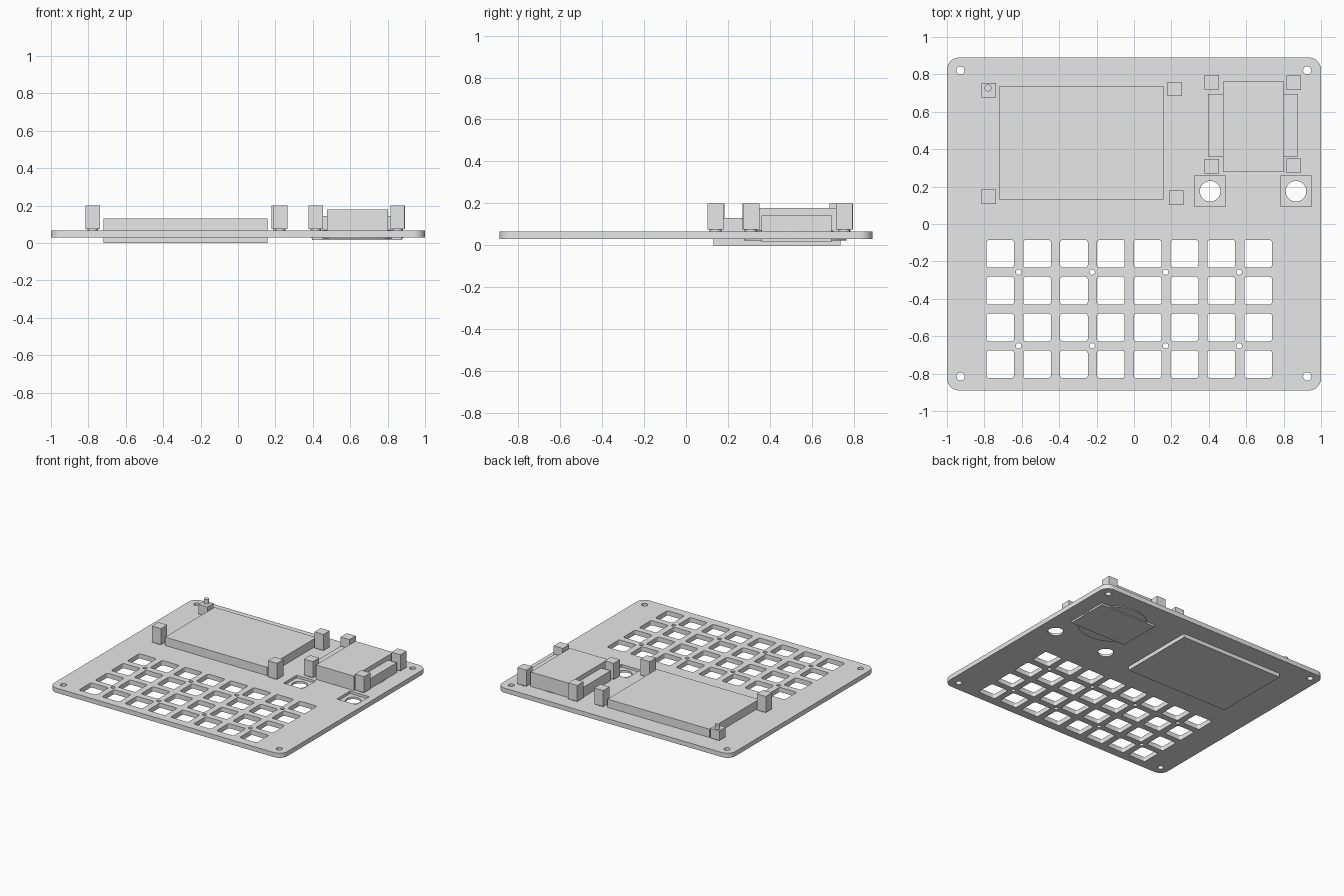
import bpy, bmesh, math

if "Cube" in bpy.data.objects:
    bpy.data.objects.remove(bpy.data.objects["Cube"])

grey = bpy.data.materials.new("light grey")
grey.diffuse_color = (0.8, 0.8, 0.8, 1)
grey.use_nodes = True
grey.node_tree.nodes["Principled BSDF"].inputs["Base Color"].default_value = grey.diffuse_color

PLATE_Z0, PLATE_Z1 = 0.03, 0.066


def prism(bm, outline, z0, z1):
    """Extrude a closed outline between two heights."""
    low = [bm.verts.new((x, y, z0)) for x, y in outline]
    top = [bm.verts.new((x, y, z1)) for x, y in outline]
    bm.faces.new(low[::-1])
    bm.faces.new(top)
    n = len(outline)
    for i in range(n):
        j = (i + 1) % n
        bm.faces.new((low[i], low[j], top[j], top[i]))


def rounded(cx, cy, w, d, r=0, steps=4):
    """Rectangle outline with optional round corners."""
    pts = []
    for k, (sx, sy) in enumerate(((1, 1), (-1, 1), (-1, -1), (1, -1))):
        ox, oy = cx + sx * (w / 2 - r), cy + sy * (d / 2 - r)
        if r == 0:
            pts.append((ox, oy))
            continue
        for i in range(steps + 1):
            a = math.pi / 2 * (k + i / steps)
            pts.append((ox + r * math.cos(a), oy + r * math.sin(a)))
    return pts


def circle(cx, cy, r, n=24):
    return [(cx + r * math.cos(2 * math.pi * i / n),
             cy + r * math.sin(2 * math.pi * i / n)) for i in range(n)]


def span(x0, x1, y0, y1):
    return rounded((x0 + x1) / 2, (y0 + y1) / 2, x1 - x0, y1 - y0)


def build(name, parts):
    """Make one object from (outline, z0, z1) prisms."""
    bm = bmesh.new()
    for part in parts:
        prism(bm, *part)
    mesh = bpy.data.meshes.new(name)
    bm.to_mesh(mesh)
    bm.free()
    mesh.materials.append(grey)
    obj = bpy.data.objects.new(name, mesh)
    bpy.context.collection.objects.link(obj)
    return obj


def cut(target, parts):
    cutter = build("cutter", parts)
    mod = target.modifiers.new("cut", "BOOLEAN")
    mod.operation, mod.solver, mod.object = "DIFFERENCE", "EXACT", cutter
    bpy.context.view_layer.objects.active = target
    bpy.ops.object.modifier_apply(modifier=mod.name)
    bpy.data.objects.remove(cutter)


# Base plate with rounded corners
plate = build("base_plate", [(rounded(0, 0, 2, 1.78, 0.065, 8), PLATE_Z0, PLATE_Z1)])

# Key openings, screw holes and knob shaft holes
knobs = ((0.407, 0.175), (0.866, 0.175))
holes = [rounded(-0.715 + 0.197 * i, -0.159 - 0.197 * j, 0.148, 0.148, 0.014)
         for i in range(8) for j in range(4)]
holes += [circle(-0.617 + 0.393 * i, y, 0.015, 16)
          for i in range(4) for y in (-0.257, -0.652)]
holes += [circle(x, y, 0.022, 20) for x in (-0.928, 0.926) for y in (-0.815, 0.821)]
holes += [circle(x, y, 0.055, 32) for x, y in knobs]
cut(plate, [(h, -0.1, 0.2) for h in holes])

# Square knob pockets in the top face
cut(plate, [(rounded(x, y, 0.165, 0.162), 0.046, 0.2) for x, y in knobs])

# Large screen block set through the plate
build("screen_block", [(span(-0.718, 0.158, 0.13, 0.737), 0, 0.131)])

# Small module: wide body, tall body and round rim underneath
build("module_wide_body", [(span(0.395, 0.877, 0.36, 0.695), 0.016, 0.143)])
build("module_tall_body", [(span(0.476, 0.802, 0.277, 0.761), 0.05, 0.178)])
build("module_round_rim", [(circle(0.637, 0.521, 0.245, 48), 0.024, 0.07)])

# Square mounting posts on short round feet
posts = ((0.217, 0.722), (-0.776, 0.146), (0.225, 0.141),
         (0.416, 0.757), (0.855, 0.755), (0.416, 0.309), (0.853, 0.311))
for x, y in posts:
    build("post_foot", [(circle(x, y, 0.028, 16), 0.06, 0.077)])
    build("mounting_post", [(rounded(x, y, 0.077, 0.077), 0.075, 0.2)])

# Shorter post with a locating pin
build("post_foot", [(circle(-0.776, 0.716, 0.028, 16), 0.06, 0.077)])
build("pin_post", [(rounded(-0.776, 0.716, 0.077, 0.077), 0.075, 0.15)])
build("locating_pin", [(circle(-0.78, 0.727, 0.019, 16), 0.14, 0.185)])

# Smooth the round walls, keep edges sharp
for obj in bpy.context.scene.objects:
    obj.select_set(True)
bpy.context.view_layer.objects.active = plate
bpy.ops.object.shade_smooth_by_angle(angle=math.radians(30))
